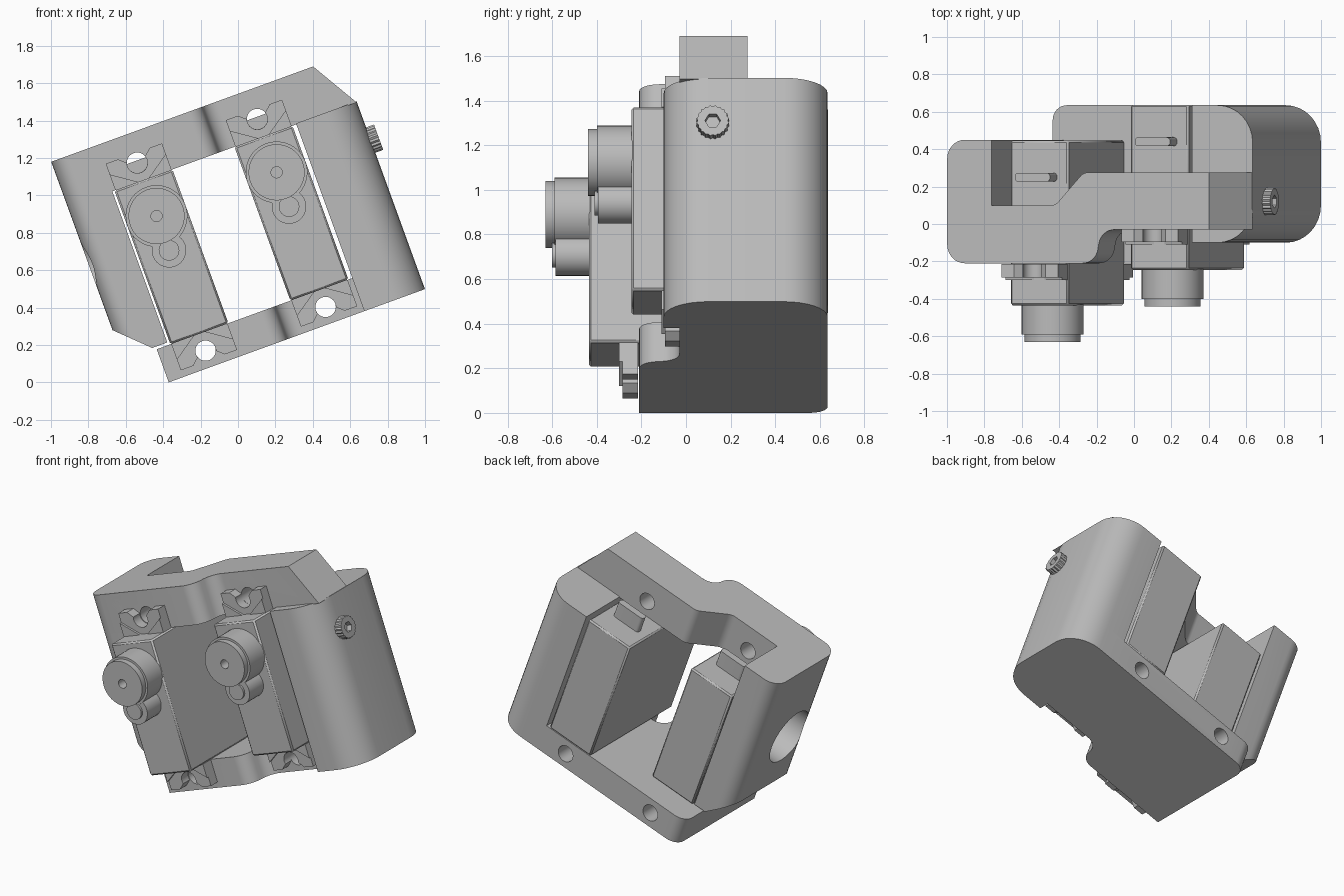
import bpy, bmesh, math
from math import radians, cos, sin, pi
from mathutils import Vector

cube = bpy.data.objects.get("Cube")
if cube:
    bpy.data.objects.remove(cube)

TILT = radians(-20)  # the whole bracket leans about the y axis

grey = bpy.data.materials.new("plain_grey")
grey.use_nodes = True
grey.diffuse_color = (0.5, 0.5, 0.5, 1)
grey.node_tree.nodes["Principled BSDF"].inputs["Base Color"].default_value = (0.5, 0.5, 0.5, 1)


def rounded(corners, steps=8):
    """Profile from (a, b) or (a, b, fillet radius) corners."""
    out = []
    n = len(corners)
    for i, c in enumerate(corners):
        p = Vector(c[:2])
        if len(c) == 2:
            out.append(p)
            continue
        d1 = (Vector(corners[i - 1][:2]) - p).normalized()
        d2 = (Vector(corners[(i + 1) % n][:2]) - p).normalized()
        half = d1.angle(d2) / 2
        centre = p + (d1 + d2).normalized() * (c[2] / sin(half))
        t = c[2] / math.tan(half)
        v1, v2 = p + d1 * t - centre, p + d2 * t - centre
        turn = v1.angle_signed(v2)
        for k in range(steps + 1):
            a = -turn * k / steps
            out.append(centre + Vector((v1.x * cos(a) - v1.y * sin(a),
                                        v1.x * sin(a) + v1.y * cos(a))))
    return out


def circle(a, b, r, n=32):
    return [Vector((a + r * cos(2 * pi * k / n), b + r * sin(2 * pi * k / n))) for k in range(n)]


def rect(a0, a1, b0, b1):
    return [Vector(p) for p in ((a0, b0), (a1, b0), (a1, b1), (a0, b1))]


def prism(name, profile, axis, lo, hi, slices=()):
    """Extrude a profile along an axis; slices are (point, normal) planes that trim it."""
    place = {"x": lambda a, b, t: (t, a, b),
             "y": lambda a, b, t: (a, t, b),
             "z": lambda a, b, t: (a, b, t)}[axis]
    bm = bmesh.new()
    ends = [[bm.verts.new(place(p[0], p[1], t)) for p in profile] for t in (lo, hi)]
    bm.faces.new(ends[0])
    bm.faces.new(ends[1])
    n = len(profile)
    for i in range(n):
        j = (i + 1) % n
        bm.faces.new((ends[0][i], ends[0][j], ends[1][j], ends[1][i]))
    for co, no in slices:
        geom = bm.verts[:] + bm.edges[:] + bm.faces[:]
        cut = bmesh.ops.bisect_plane(bm, geom=geom, plane_co=co, plane_no=no, clear_outer=True)
        rim = [e for e in cut["geom_cut"] if isinstance(e, bmesh.types.BMEdge)]
        bmesh.ops.contextual_create(bm, geom=rim)
    bmesh.ops.recalc_face_normals(bm, faces=bm.faces[:])
    mesh = bpy.data.meshes.new(name)
    bm.to_mesh(mesh)
    bm.free()
    mesh.materials.append(grey)
    ob = bpy.data.objects.new(name, mesh)
    ob.rotation_euler.y = TILT
    bpy.context.collection.objects.link(ob)
    return ob


def boolean(ob, profile, axis, lo, hi, mode="DIFFERENCE"):
    tool = prism("tool", profile, axis, lo, hi)
    mod = ob.modifiers.new("cut", "BOOLEAN")
    mod.operation, mod.object, mod.solver = mode, tool, "EXACT"
    bpy.context.view_layer.objects.active = ob
    bpy.ops.object.modifier_apply(modifier=mod.name)
    bpy.data.objects.remove(tool)


# Servo placement: centre along the bracket, and depth offset
SERVOS = {"left": (-0.105, 0.0), "right": (0.578, 0.19)}
FLOOR, CEIL = 0.315, 1.19

# Stepped base plate
base = prism("base_plate", rounded([
    (-0.348, -0.21), (0.31, -0.21, 0.09), (0.34, -0.03, 0.09), (0.765, -0.03),
    (0.765, -0.10), (1.11, -0.10, 0.2), (1.11, 0.635, 0.2), (-0.348, 0.635, 0.08)]),
    "z", 0.127, FLOOR)

# Right wall with rounded outer corners
prism("right_wall", rounded([
    (0.765, -0.10), (1.11, -0.10, 0.2), (1.11, 0.635, 0.2), (0.765, 0.635)]),
    "z", FLOOR, 1.195)

# Stepped top bar, sloped down at its right end
bar = prism("top_bar", rounded([
    (-0.535, -0.21, 0.1), (0.31, -0.21, 0.09), (0.34, -0.03, 0.09), (1.11, -0.03),
    (1.11, 0.275), (0.24, 0.275, 0.06), (0.08, 0.10, 0.06), (-0.535, 0.10)]),
    "z", CEIL, 1.45, [((1.105, 0, 1.195), (0.257, 0, 0.151))])

# Left wall with a clipped lower corner and a round side opening
wall = prism("left_wall", rounded([
    (-0.535, -0.21, 0.1), (-0.282, -0.21), (-0.282, 0.45), (-0.535, 0.45, 0.1)]),
    "z", 0.33, 1.45, [((-0.535, 0, 0.492), (-0.169, 0, -0.174))])
boolean(wall, circle(0.02, 0.86, 0.19, 48), "x", -0.7, -0.2)

# Screw holes through both bars
for u, _ in SERVOS.values():
    boolean(base, circle(u, 0.22, 0.055), "y", -1, 1)
    boolean(bar, circle(u, 1.288, 0.055), "y", -1, 1)

for side, (u, dy) in SERVOS.items():
    # Servo case
    case = prism(side + "_servo_case", rect(u - 0.165, u + 0.165, FLOOR, CEIL),
                 "y", -0.435 + dy, 0.447 + dy)
    bevel = case.modifiers.new("edge", "BEVEL")
    bevel.width, bevel.segments = 0.01, 1

    # Notched mounting ears at both ends
    for end, w, s in (("upper", CEIL, 1), ("lower", FLOOR, -1)):
        ear = [(-0.16, 0), (0.16, 0), (0.16, 0.15), (0.09, 0.15), (0, 0.07), (-0.09, 0.15), (-0.16, 0.15)]
        flange = prism(f"{side}_{end}_ear", [(u + a, w + s * b) for a, b in ear],
                       "y", -0.285 + dy, -0.215 + dy)
        boolean(flange, circle(u, w + s * 0.097, 0.055), "y", -1, 1)
        # Slanted webs on the ear
        for m in (-1, 1):
            web = [(u + m * 0.16, w), (u + m * 0.03, w), (u + m * 0.16, w + s * 0.09)]
            prism(f"{side}_{end}_web", web, "y", -0.30 + dy, -0.28 + dy)

    # Gear housing with its smaller lobe
    gear_w, lobe_w = 0.985, 0.79
    housing = prism(side + "_gear_housing", circle(u, gear_w, 0.165, 48), "y", -0.59 + dy, -0.43 + dy)
    boolean(housing, circle(u, lobe_w, 0.092), "y", -0.585 + dy, -0.43 + dy, "UNION")
    # Keyhole-shaped cap with a shaft hole
    cap = prism(side + "_gear_cap", circle(u, gear_w, 0.15, 48), "y", -0.63 + dy, -0.58 + dy)
    boolean(cap, rect(u - 0.03, u + 0.03, lobe_w, gear_w), "y", -0.60 + dy, -0.575 + dy, "UNION")
    boolean(cap, circle(u, lobe_w, 0.055), "y", -0.60 + dy, -0.575 + dy, "UNION")
    for part in (cap, housing):
        boolean(part, circle(u, gear_w, 0.03, 16), "y", -0.7 + dy, -0.52 + dy)

    # Cable tab on top of the case
    y = 0.25 + dy
    prism(side + "_cable_tab", rounded([
        (u - 0.1, y - 0.024, 0.02), (u + 0.1, y - 0.024, 0.02),
        (u + 0.1, y + 0.024, 0.02), (u - 0.1, y + 0.024, 0.02)], 4), "z", CEIL - 0.01, 1.3)

# Knurled side screw with a hexagonal socket
knurl = [Vector((0.12, 0.975)) + (p - Vector((0.12, 0.975))) * (1 if k % 2 else 0.92)
         for k, p in enumerate(circle(0.12, 0.975, 0.073, 40))]
screw = prism("side_screw", knurl, "x", 1.09, 1.155)
boolean(screw, circle(0.12, 0.975, 0.035, 6), "x", 1.12, 1.2)

# Smooth the curved faces, keeping hard edges
bpy.ops.object.select_all(action="DESELECT")
for ob in bpy.context.collection.objects:
    if ob.type == "MESH" and grey.name in ob.data.materials:
        ob.select_set(True)
        bpy.context.view_layer.objects.active = ob
bpy.ops.object.shade_smooth_by_angle(angle=radians(30))
